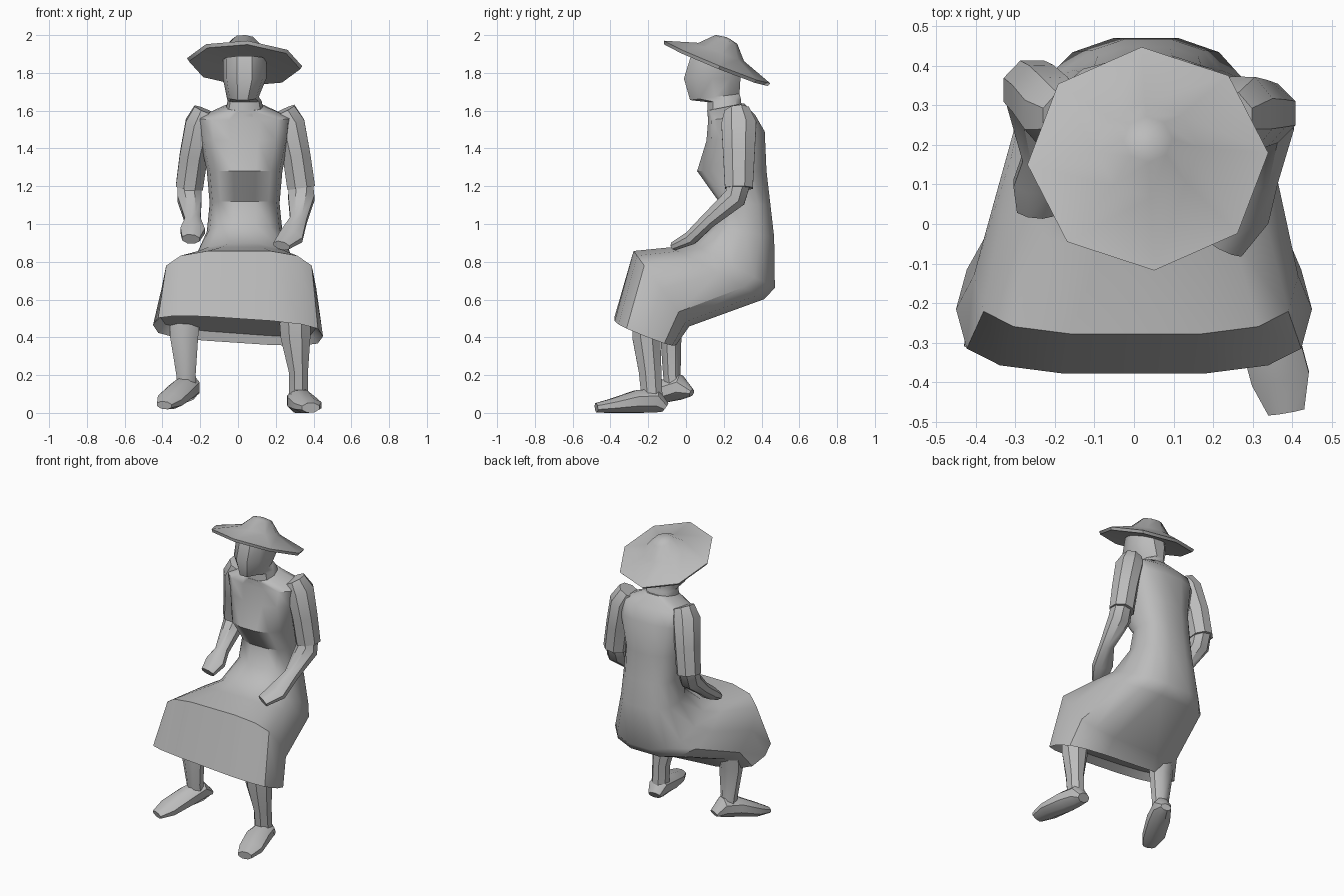
import bpy, bmesh, math
from mathutils import Vector

grey = bpy.data.materials.new("plain grey")
grey.diffuse_color = (0.5, 0.5, 0.5, 1)


def skin(name, rings, angle=40):
    """Join equal-length rings of points into one closed, capped surface."""
    bm = bmesh.new()
    loops = [[bm.verts.new(p) for p in r] for r in rings]
    n = len(loops[0])
    for a, b in zip(loops, loops[1:]):
        for i in range(n):
            j = (i + 1) % n
            bm.faces.new((a[i], a[j], b[j], b[i]))
    bm.faces.new(loops[0])
    bm.faces.new(loops[-1])
    bmesh.ops.recalc_face_normals(bm, faces=bm.faces)
    me = bpy.data.meshes.new(name)
    bm.to_mesh(me)
    bm.free()
    me.materials.append(grey)
    ob = bpy.data.objects.new(name, me)
    bpy.context.collection.objects.link(ob)
    bpy.ops.object.select_all(action='DESELECT')
    ob.select_set(True)
    bpy.context.view_layer.objects.active = ob
    bpy.ops.object.shade_smooth_by_angle(angle=math.radians(angle))
    return ob


def spow(c, p):
    return math.copysign(abs(c) ** p, c)


def ring(front, back, hw, cx=0.035, p=0.8, roll=0.0, n=14, turn=0.0):
    """Rounded section spanning a front and a back (y, z) point."""
    f, b = Vector((0, *front)), Vector((0, *back))
    pts = []
    for i in range(n):
        t = math.tau * i / n + turn
        c, s = spow(math.cos(t), p), spow(math.sin(t), p)
        q = (f + b) / 2 + (b - f) / 2 * s
        pts.append(q + Vector((cx + hw * c, 0, roll * c)))
    return pts


def tube(name, path, n=8):
    """Limb along (x, y, z, half width, half depth) stations."""
    cs = [Vector(p[:3]) for p in path]
    rings = []
    for i, p in enumerate(path):
        t = (cs[min(i + 1, len(cs) - 1)] - cs[max(i - 1, 0)]).normalized()
        u = (Vector((1, 0, 0)) - t * t.x).normalized()
        v = t.cross(u)
        rings.append([cs[i] + u * p[3] * math.cos(math.tau * (k + .5) / n)
                      + v * p[4] * math.sin(math.tau * (k + .5) / n) for k in range(n)])
    return skin(name, rings)


# Dress: bodice flows into the seated skirt; sections swing round at the hips
skin("dress", [
    ring((0.11, 1.60), (0.31, 1.64), 0.11),
    ring((0.115, 1.55), (0.37, 1.575), 0.25, p=0.75),
    ring((0.105, 1.44), (0.42, 1.49), 0.24),
    ring((0.055, 1.28), (0.43, 1.28), 0.20),
    ring((0.17, 1.12), (0.45, 1.10), 0.185),
    ring((0.14, 0.99), (0.47, 0.93), 0.20),
    ring((0.02, 0.90), (0.475, 0.66), 0.27, cx=0.03),
    ring((-0.08, 0.88), (0.42, 0.60), 0.33, cx=0.02, p=0.75),
    ring((-0.28, 0.86), (0.02, 0.455), 0.41, cx=0.005, p=0.6),
    ring((-0.38, 0.50), (-0.05, 0.37), 0.45, cx=0, p=0.6, roll=-0.03),
    ring((-0.33, 0.53), (-0.06, 0.42), 0.41, cx=0, p=0.6, roll=-0.03),
])

# Head and neck
skin("head", [
    ring((0.11, 1.57), (0.30, 1.58), 0.105, n=10),
    ring((0.11, 1.645), (0.295, 1.66), 0.09, n=10),
    ring((0.015, 1.655), (0.29, 1.69), 0.085, cx=0.025, p=1, n=10),
    ring((-0.018, 1.77), (0.295, 1.77), 0.115, p=0.9, n=10),
    ring((0.02, 1.89), (0.28, 1.85), 0.115, p=0.9, n=10),
])


# Hat: octagonal brim and crown, tipped back
def hat_ring(r, h):
    c, s = math.cos(math.radians(22)), math.sin(math.radians(22))
    ends = [(0.165 + v * c + h * s, 1.857 - v * s + h * c) for v in (-r, r)]
    return ring(*ends, r, p=1, roll=-0.05 * r, n=8, turn=math.radians(3))


skin("hat", [hat_ring(*a) for a in
             ((0.12, 0.0), (0.295, -0.018), (0.305, 0.0), (0.13, 0.058), (0.062, 0.13), (0.01, 0.14))])

# Arms: sleeve to the elbow, forearm and hand resting on the lap
tube("left_sleeve", [(-0.17, 0.27, 1.60, 0.07, 0.07), (-0.20, 0.28, 1.53, 0.085, 0.10),
                     (-0.235, 0.32, 1.36, 0.08, 0.09), (-0.258, 0.34, 1.19, 0.078, 0.08)])
tube("left_forearm", [(-0.257, 0.34, 1.23, 0.065, 0.07), (-0.257, 0.32, 1.14, 0.07, 0.065),
                      (-0.24, 0.17, 1.02, 0.045, 0.045), (-0.24, 0.10, 0.965, 0.07, 0.045),
                      (-0.25, 0.03, 0.92, 0.05, 0.03)])
tube("right_sleeve", [(0.24, 0.27, 1.60, 0.07, 0.07), (0.275, 0.28, 1.53, 0.085, 0.10),
                      (0.31, 0.28, 1.36, 0.08, 0.09), (0.335, 0.28, 1.19, 0.08, 0.08)])
tube("right_forearm", [(0.335, 0.28, 1.23, 0.065, 0.07), (0.335, 0.26, 1.14, 0.075, 0.065),
                       (0.32, 0.12, 1.02, 0.048, 0.045), (0.28, 0.03, 0.93, 0.07, 0.04),
                       (0.23, -0.06, 0.885, 0.05, 0.025)])

# Legs and shoes
tube("left_leg", [(-0.28, -0.07, 0.52, 0.09, 0.07), (-0.285, -0.08, 0.40, 0.08, 0.06),
                  (-0.275, -0.075, 0.20, 0.055, 0.05), (-0.27, -0.06, 0.10, 0.055, 0.05)])
tube("left_shoe", [(-0.235, 0.03, 0.105, 0.035, 0.02), (-0.255, -0.03, 0.135, 0.06, 0.07),
                   (-0.30, -0.12, 0.115, 0.075, 0.065), (-0.36, -0.24, 0.065, 0.075, 0.045),
                   (-0.39, -0.32, 0.04, 0.045, 0.022)])
tube("right_leg", [(0.30, -0.21, 0.52, 0.09, 0.08), (0.305, -0.21, 0.40, 0.085, 0.08),
                   (0.32, -0.19, 0.22, 0.055, 0.065), (0.32, -0.18, 0.08, 0.055, 0.06)])
tube("right_shoe", [(0.315, -0.11, 0.03, 0.045, 0.03), (0.32, -0.16, 0.065, 0.065, 0.07),
                    (0.335, -0.26, 0.06, 0.08, 0.065), (0.37, -0.39, 0.038, 0.08, 0.041),
                    (0.385, -0.475, 0.027, 0.05, 0.027)])
